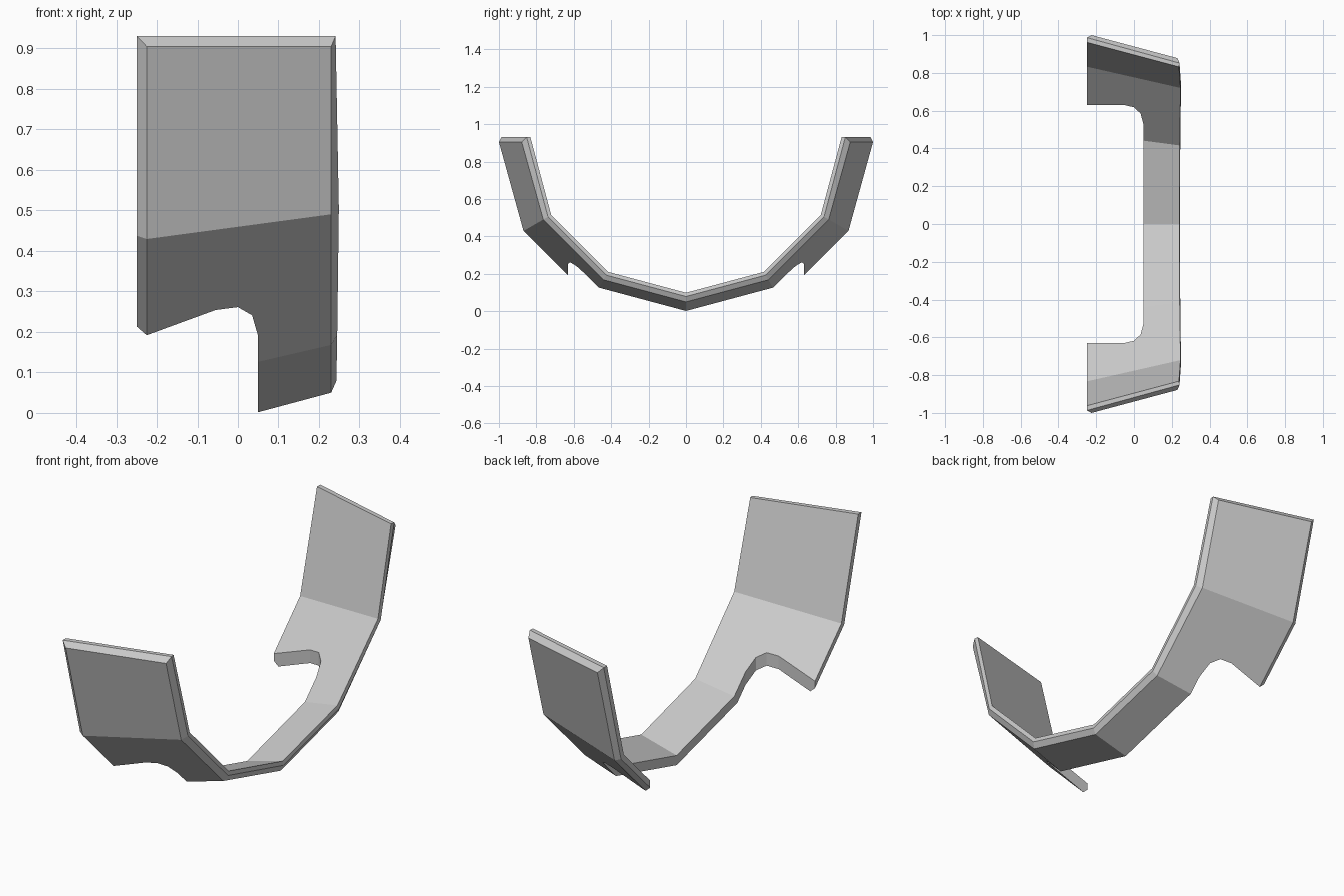
import bpy, bmesh
from math import sin, cos, pi

if "Cube" in bpy.data.objects:
    bpy.data.objects.remove(bpy.data.objects["Cube"])

ZC = 0.931  # height of the cone axis


def add_object(name, bm):
    bmesh.ops.recalc_face_normals(bm, faces=bm.faces[:])
    me = bpy.data.meshes.new(name)
    bm.to_mesh(me)
    bm.free()
    ob = bpy.data.objects.new(name, me)
    bpy.context.collection.objects.link(ob)
    return ob


# Tapered half-ring band: (x, radius) section with chamfered outer edge
section = [(-0.225, 1.003), (0.23, 0.881), (0.241, 0.852),
           (0.238, 0.832), (-0.25, 0.962), (-0.25, 0.987)]
bulge = [0, 0.008, 0.004, 0.002, 0.004, 0.008, 0]
bm = bmesh.new()
rings = []
for k in range(7):
    a = pi + k * pi / 6
    ring = []
    for i, (x, r) in enumerate(section):
        y, z = r * cos(a), ZC + r * sin(a)
        if i in (2, 3):
            x += bulge[k]
        if k in (0, 6) and i < 2:      # chamfer the upper ends
            z -= 0.026
            y *= 0.997
        ring.append(bm.verts.new((x, y, z)))
    rings.append(ring)
n = len(section)
for a, b in zip(rings, rings[1:]):
    for i in range(n):
        j = (i + 1) % n
        bm.faces.new((a[i], a[j], b[j], b[i]))
for ring in (rings[0], rings[-1]):     # top flat and its chamfer
    bm.faces.new((ring[2], ring[3], ring[4], ring[5]))
    bm.faces.new((ring[0], ring[1], ring[2], ring[5]))
band = add_object("curved_band", bm)

# Vertical cutter for the rounded notch at the rear underside
half = [(0.05, 0.528), (0.035, 0.585), (0.0, 0.618), (-0.055, 0.631), (-0.5, 0.631)]
outline = half + [(x, -y) for x, y in reversed(half)]
bm = bmesh.new()
base = bm.faces.new([bm.verts.new((x, y, -0.5)) for x, y in outline])
top = bmesh.ops.extrude_face_region(bm, geom=[base])
bmesh.ops.translate(bm, vec=(0, 0, 2),
                    verts=[v for v in top["geom"] if isinstance(v, bmesh.types.BMVert)])
cutter = add_object("notch_cutter", bm)
cutter.hide_render = True

mod = band.modifiers.new("notch", 'BOOLEAN')
mod.operation = 'DIFFERENCE'
mod.solver = 'EXACT'
mod.object = cutter
bpy.context.view_layer.objects.active = band
band.select_set(True)
bpy.ops.object.modifier_apply(modifier=mod.name)
bpy.data.objects.remove(cutter)
